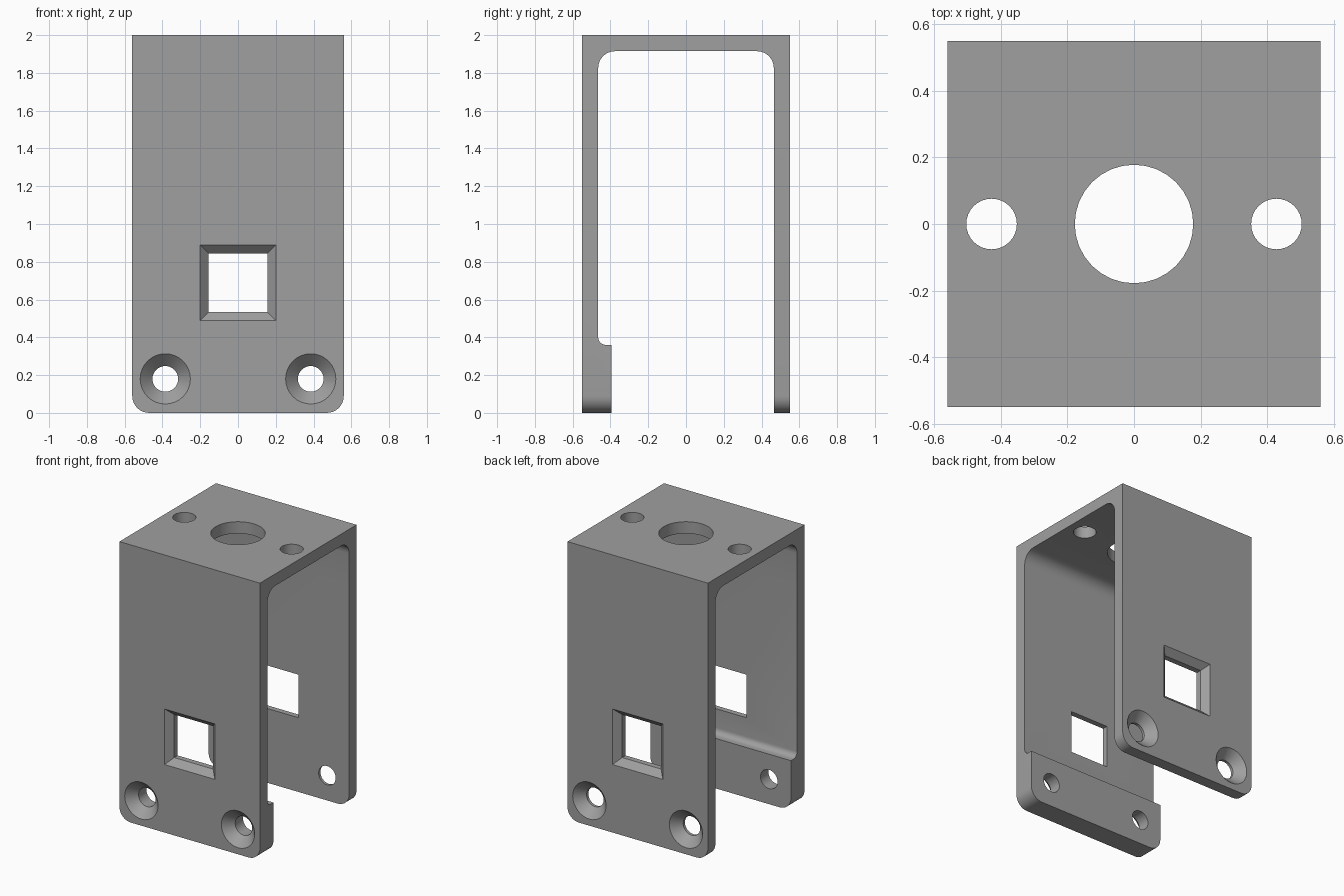
import bpy, bmesh, math
from mathutils import Vector

if "Cube" in bpy.data.objects:
    bpy.data.objects.remove(bpy.data.objects["Cube"])

W, D, H, T = 0.56, 0.55, 2.0, 0.085   # half width, half depth, height, wall

grey = bpy.data.materials.new("grey metal")
grey.diffuse_color = (0.35, 0.35, 0.35, 1)
grey.use_nodes = True
grey.node_tree.nodes["Principled BSDF"].inputs["Base Color"].default_value = grey.diffuse_color


def loft(name, rings):
    """Closed solid skinned through equal-length rings of points."""
    bm = bmesh.new()
    loops = [[bm.verts.new(p) for p in r] for r in rings]
    n = len(loops[0])
    for a, b in zip(loops, loops[1:]):
        for i in range(n):
            j = (i + 1) % n
            bm.faces.new((a[i], a[j], b[j], b[i]))
    bm.faces.new(loops[0])
    bm.faces.new(loops[-1])
    bmesh.ops.recalc_face_normals(bm, faces=bm.faces)
    me = bpy.data.meshes.new(name)
    bm.to_mesh(me)
    bm.free()
    ob = bpy.data.objects.new(name, me)
    me.materials.append(grey)
    bpy.context.collection.objects.link(ob)
    return ob


def arc(cx, cy, r, a0, a1, n=8):
    return [(cx + r * math.cos(math.radians(a0 + (a1 - a0) * i / n)),
             cy + r * math.sin(math.radians(a0 + (a1 - a0) * i / n)))
            for i in range(n + 1)]


def circle(r, n=32):
    return [(r * math.cos(2 * math.pi * i / n), r * math.sin(2 * math.pi * i / n))
            for i in range(n)]


def square(h):
    return [(-h, -h), (h, -h), (h, h), (-h, h)]


def combine(ob, cutter, op):
    mod = ob.modifiers.new(op, 'BOOLEAN')
    mod.operation, mod.solver, mod.object = op, 'EXACT', cutter
    bpy.context.view_layer.objects.active = ob
    bpy.ops.object.modifier_apply(modifier=mod.name)
    bpy.data.objects.remove(cutter)


def wall_cut(shape, x, z, side, steps):
    """Cutter through a wall: steps are (depth from outer face, size)."""
    rings = [[(x + u, side * (D - d), z + v) for u, v in shape(s)] for d, s in steps]
    combine(bracket, loft("cutter", rings), 'DIFFERENCE')


# Folded bracket: side profile with inner fillets and a thick front lip
inner, top, r = D - T, H - T, 0.09
profile = [(-D, 0), (-0.395, 0), (-0.395, 0.36)]
profile += arc(-inner + 0.04, 0.40, 0.04, 270, 180, 6)
profile += arc(-inner + r, top - r, r, 180, 90)
profile += arc(inner - r, top - r, r, 90, 0)
profile += [(inner, 0), (D, 0), (D, H), (-D, H)]
bracket = loft("bracket", [[(x, y, z) for y, z in profile] for x in (-W, W)])

# Rounded bottom corners on both legs
c = 0.09
outline = (arc(-W + c, c, c, 180, 270) + arc(W - c, c, c, 270, 360)
           + [(W, H + 0.1), (-W, H + 0.1)])
combine(bracket, loft("cutter", [[(x, y, z) for x, z in outline] for y in (-1, 1)]),
        'INTERSECT')

# Chamfered windows and countersunk screw holes in both legs
for side in (-1, 1):
    wall_cut(square, 0, 0.69, side,
             [(-0.02, 0.22), (0.045, 0.155), (0.2, 0.155)])
    for x in (-0.385, 0.385):
        wall_cut(circle, x, 0.18, side,
                 [(-0.02, 0.153), (0.065, 0.068), (0.25, 0.068)])

# Holes through the top plate
for x, rad in ((-0.428, 0.076), (0, 0.178), (0.428, 0.076)):
    rings = [[(x + u, v, z) for u, v in circle(rad)] for z in (1.7, 2.2)]
    combine(bracket, loft("cutter", rings), 'DIFFERENCE')

bpy.ops.object.select_all(action='DESELECT')
bracket.select_set(True)
bpy.context.view_layer.objects.active = bracket
bpy.ops.object.shade_smooth_by_angle(angle=math.radians(30))
